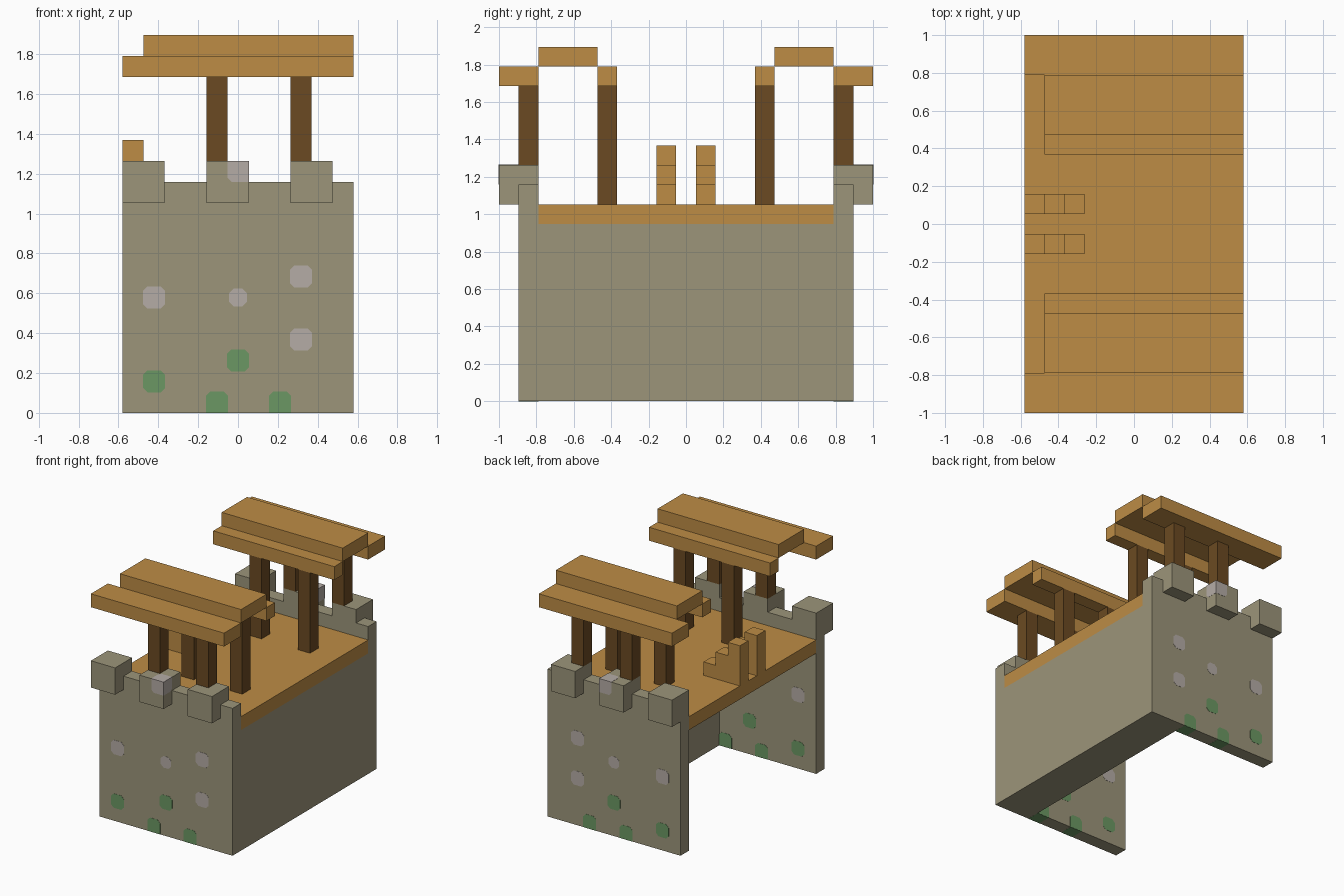
import bpy, bmesh
from mathutils import Vector

if "Cube" in bpy.data.objects:
    bpy.data.objects.remove(bpy.data.objects["Cube"])

U = 2 / 19      # one building block
SKIN = 0.0015   # how far painted plates stand proud


def material(name, rgb):
    lin = [((c / 255 + 0.055) / 1.055) ** 2.4 for c in rgb] + [1]
    m = bpy.data.materials.new(name)
    m.use_nodes = True
    m.diffuse_color = lin
    bsdf = m.node_tree.nodes["Principled BSDF"]
    bsdf.inputs["Base Color"].default_value = lin
    bsdf.inputs["Roughness"].default_value = 0.9
    return m


STONE = material("stone", (156, 149, 122))
WOOD = material("light wood", (189, 140, 69))
POST = material("dark wood", (107, 74, 34))
PALE = material("pale stone", (181, 172, 166))
MOSS = material("moss green", (107, 151, 99))


def add(name, bm, mat):
    bmesh.ops.recalc_face_normals(bm, faces=bm.faces)
    me = bpy.data.meshes.new(name)
    bm.to_mesh(me)
    bm.free()
    me.materials.append(mat)
    ob = bpy.data.objects.new(name, me)
    bpy.context.collection.objects.link(ob)
    return ob


def box_mesh(x, y, z):
    """Box from (low, high) ranges in blocks."""
    bm = bmesh.new()
    bmesh.ops.create_cube(bm, size=1)
    for v in bm.verts:
        v.co = Vector([(r[0] + r[1]) / 2 + c * abs(r[1] - r[0])
                       for r, c in zip((x, y, z), v.co)]) * U
    return bm


def box(name, mat, x, y, z):
    return add(name, box_mesh(x, y, z), mat)


def prism(name, mat, outline, y0, y1):
    """Extrude an x-z outline (in blocks) between two y planes."""
    bm = bmesh.new()
    face = bm.faces.new([bm.verts.new((x * U, y0 * U, z * U)) for x, z in outline])
    new = bmesh.ops.extrude_face_region(bm, geom=[face])["geom"]
    bmesh.ops.translate(bm, vec=(0, (y1 - y0) * U, 0),
                        verts=[v for v in new if isinstance(v, bmesh.types.BMVert)])
    return add(name, bm, mat)


def spot_outline(x, z, r):
    """Square with cut corners; bottom corners stay square at ground level."""
    c = 0.22
    pts = [(x + r, z + r - c), (x + r - c, z + r), (x - r + c, z + r), (x - r, z + r - c)]
    if z - r < 0.05:
        return pts + [(x - r, 0), (x + r, 0)]
    return pts + [(x - r, z - r + c), (x - r + c, z - r), (x + r - c, z - r), (x + r, z - r + c)]


# Side wall and deck
box("side_wall", STONE, (2.5, 5.5), (-7.5, 7.5), (0, 9))
box("deck", WOOD, (-5.5, 5.5), (-7.5, 7.5), (9, 10))

# Two small stairs at the open edge
for name, y in (("front_stair", -1), ("back_stair", 1)):
    prism(name, WOOD, [(-5.5, 10), (-2.5, 10), (-2.5, 11), (-3.5, 11),
                       (-3.5, 12), (-4.5, 12), (-4.5, 13), (-5.5, 13)],
          y - 0.5, y + 0.5)

SPOTS = [(PALE, -4, 5.5, 0.53), (PALE, 3, 6.5, 0.53), (PALE, 0, 5.5, 0.43),
         (PALE, 3, 3.5, 0.53), (MOSS, -4, 1.5, 0.53), (MOSS, 0, 2.5, 0.53),
         (MOSS, -1, 0.5, 0.53), (MOSS, 2, 0.5, 0.53)]
e = SKIN / U

# Front and back ends mirror each other
for end, s in (("front", 1), ("back", -1)):
    def Y(a, b):
        return tuple(sorted((a * s, b * s)))

    box(end + "_wall", STONE, (-5.5, 5.5), Y(-8.5, -7.5), (0, 11))

    # Battlements
    for i, x in enumerate((-5.5, -1.5, 2.5)):
        box(f"{end}_merlon_{i + 1}", STONE, (x, x + 2), Y(-9.5, -7.5), (10, 12))

    # Pale block wrapping the outer corner of the middle merlon
    bm = box_mesh((-0.5, 0.5 + e), Y(-9.5 - e, -8.5), (11, 12 + e))
    inner = min(bm.verts, key=lambda v: v.co.x + v.co.z - s * v.co.y)
    bmesh.ops.bevel(bm, geom=list(inner.link_edges), offset=0.2 * U,
                    segments=1, affect='EDGES')
    add(end + "_merlon_patch", bm, PALE)

    # Spots on both faces of the wall
    for i, (mat, x, z, r) in enumerate(SPOTS):
        outline = spot_outline(x, z, r)
        prism(f"{end}_outer_spot_{i + 1}", mat, outline, s * (-8.5 - e), s * -8.49)
        if x < 2.5:
            prism(f"{end}_inner_spot_{i + 1}", mat, outline, s * -7.51, s * (-7.5 + e))
        if z < 1:
            box(f"{end}_under_spot_{i + 1}", mat, (x - 0.5, x + 0.5), Y(-8.5, -7.5), (-e / 2, 0.01))

    # Posts: outer pair on the merlons, inner pair on the deck
    for i, x in enumerate((-1.5, 2.5)):
        box(f"{end}_outer_post_{i + 1}", POST, (x, x + 1), Y(-8.5, -7.5), (12, 16))
        box(f"{end}_inner_post_{i + 1}", POST, (x, x + 1), Y(-4.5, -3.5), (10, 16))

    # Stepped roof
    box(end + "_roof_outer_beam", WOOD, (-5.5, 5.5), Y(-9.5, -7.5), (16, 17))
    box(end + "_roof_top", WOOD, (-4.5, 5.5), Y(-7.5, -4.5), (17, 18))
    box(end + "_roof_inner_beam", WOOD, (-4.5, 5.5), Y(-4.5, -3.5), (16, 17))
